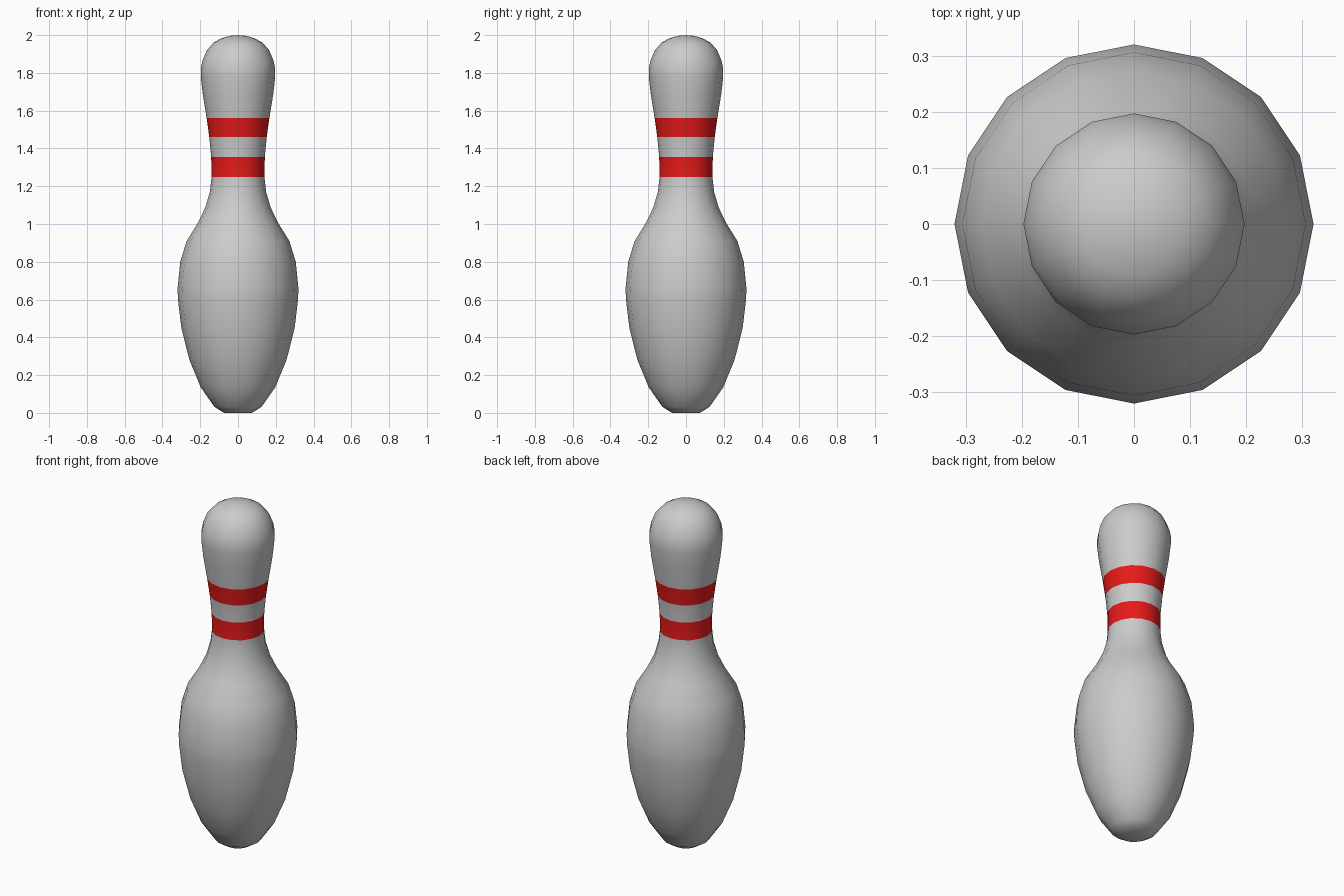
import bpy, bmesh
from math import sin, cos, tau

if "Cube" in bpy.data.objects:
    bpy.data.objects.remove(bpy.data.objects["Cube"])

SIDES = 16
# Outline of the pin from base to head: (radius, height)
PROFILE = [(0.074, 0.0), (0.125, 0.032), (0.197, 0.135), (0.257, 0.28),
           (0.3, 0.45), (0.318, 0.6), (0.32, 0.66), (0.306, 0.8),
           (0.272, 0.91), (0.21, 1.01), (0.172, 1.09), (0.149, 1.17),
           (0.14, 1.25), (0.142, 1.355), (0.152, 1.46), (0.166, 1.56),
           (0.187, 1.69), (0.197, 1.78), (0.197, 1.82), (0.189, 1.863),
           (0.165, 1.92), (0.13, 1.96), (0.09, 1.982), (0.045, 1.996)]
STRIPES = [(1.25, 1.355), (1.46, 1.56)]

red = bpy.data.materials.new("red_stripe")
red.diffuse_color = (0.8, 0.01, 0.01, 1)
red.use_nodes = True
red.node_tree.nodes["Principled BSDF"].inputs["Base Color"].default_value = red.diffuse_color
white = bpy.data.materials.new("pin_body")
white.diffuse_color = (0.8, 0.8, 0.8, 1)
white.use_nodes = True
white.node_tree.nodes["Principled BSDF"].inputs["Base Color"].default_value = white.diffuse_color

# Lathe the outline, colouring the two neck bands
bm = bmesh.new()
rings = [[bm.verts.new((r * cos(tau * i / SIDES), r * sin(tau * i / SIDES), z))
          for i in range(SIDES)] for r, z in PROFILE]
for k, (low, high) in enumerate(zip(rings, rings[1:])):
    mid = (PROFILE[k][1] + PROFILE[k + 1][1]) / 2
    striped = any(a < mid < b for a, b in STRIPES)
    for i in range(SIDES):
        j = (i + 1) % SIDES
        face = bm.faces.new((low[i], low[j], high[j], high[i]))
        face.material_index = int(striped)

# Close the base and the crown
bottom = bm.verts.new((0, 0, 0))
top = bm.verts.new((0, 0, 2))
for i in range(SIDES):
    j = (i + 1) % SIDES
    bm.faces.new((bottom, rings[0][j], rings[0][i]))
    bm.faces.new((top, rings[-1][i], rings[-1][j]))
for face in bm.faces:
    face.smooth = True

mesh = bpy.data.meshes.new("bowling_pin")
bm.to_mesh(mesh)
bm.free()
mesh.materials.append(None)
mesh.materials.append(red)
mesh.materials[0] = white
pin = bpy.data.objects.new("bowling_pin", mesh)
bpy.context.collection.objects.link(pin)
